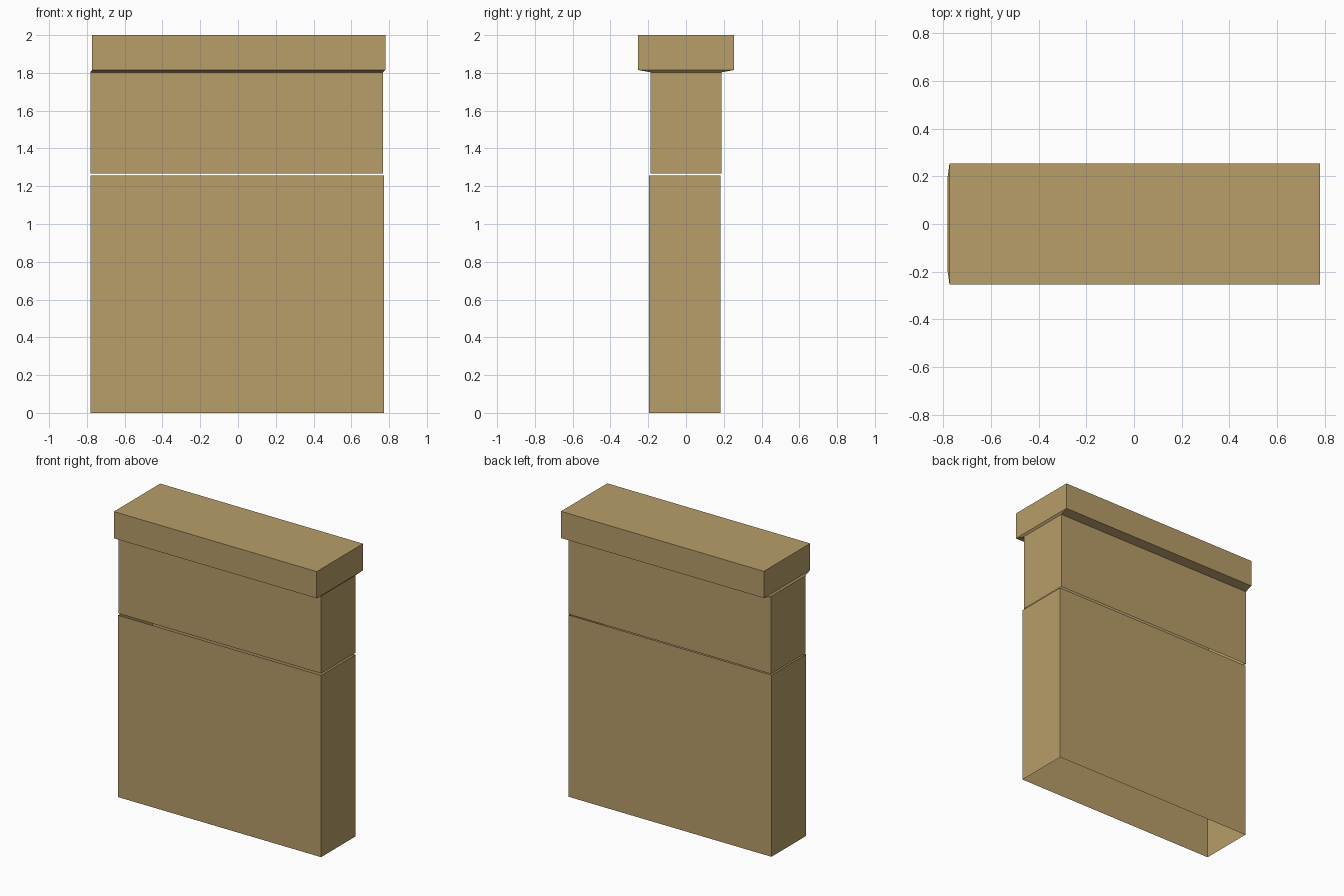
import bpy, bmesh

if "Cube" in bpy.data.objects:
    bpy.data.objects.remove(bpy.data.objects["Cube"])

tan = bpy.data.materials.new("tan")
tan.diffuse_color = (0.479, 0.342, 0.144, 1)
tan.use_nodes = True
tan.node_tree.nodes["Principled BSDF"].inputs["Base Color"].default_value = tan.diffuse_color


def loft(name, rings, cap_top=False):
    """Stack rectangular rings (x0, x1, y0, y1, z) into an open-bottomed shell."""
    bm = bmesh.new()
    loops = []
    for x0, x1, y0, y1, z in rings:
        corners = ((x0, y0), (x1, y0), (x1, y1), (x0, y1))
        loops.append([bm.verts.new((x, y, z)) for x, y in corners])
    for low, high in zip(loops, loops[1:]):
        for i in range(4):
            j = (i + 1) % 4
            bm.faces.new((low[i], low[j], high[j], high[i]))
    if cap_top:
        bm.faces.new(loops[-1])
    mesh = bpy.data.meshes.new(name)
    bm.to_mesh(mesh)
    bm.free()
    mesh.materials.append(tan)
    obj = bpy.data.objects.new(name, mesh)
    bpy.context.collection.objects.link(obj)
    return obj


# Lower wall block: hollow, open underneath
loft("lower_wall", [(-0.782, 0.773, -0.195, 0.182, 0.0),
                    (-0.782, 0.773, -0.195, 0.182, 1.258)])

# Upper wall, splayed underside and overhanging cap; a hairline gap sits below
upper = (-0.782, 0.768, -0.187, 0.188)
cap = (-0.773, 0.780, -0.253, 0.253)
loft("upper_wall_and_cap", [upper + (1.267,), upper + (1.803,),
                            cap + (1.815,), cap + (2.0,)], cap_top=True)
